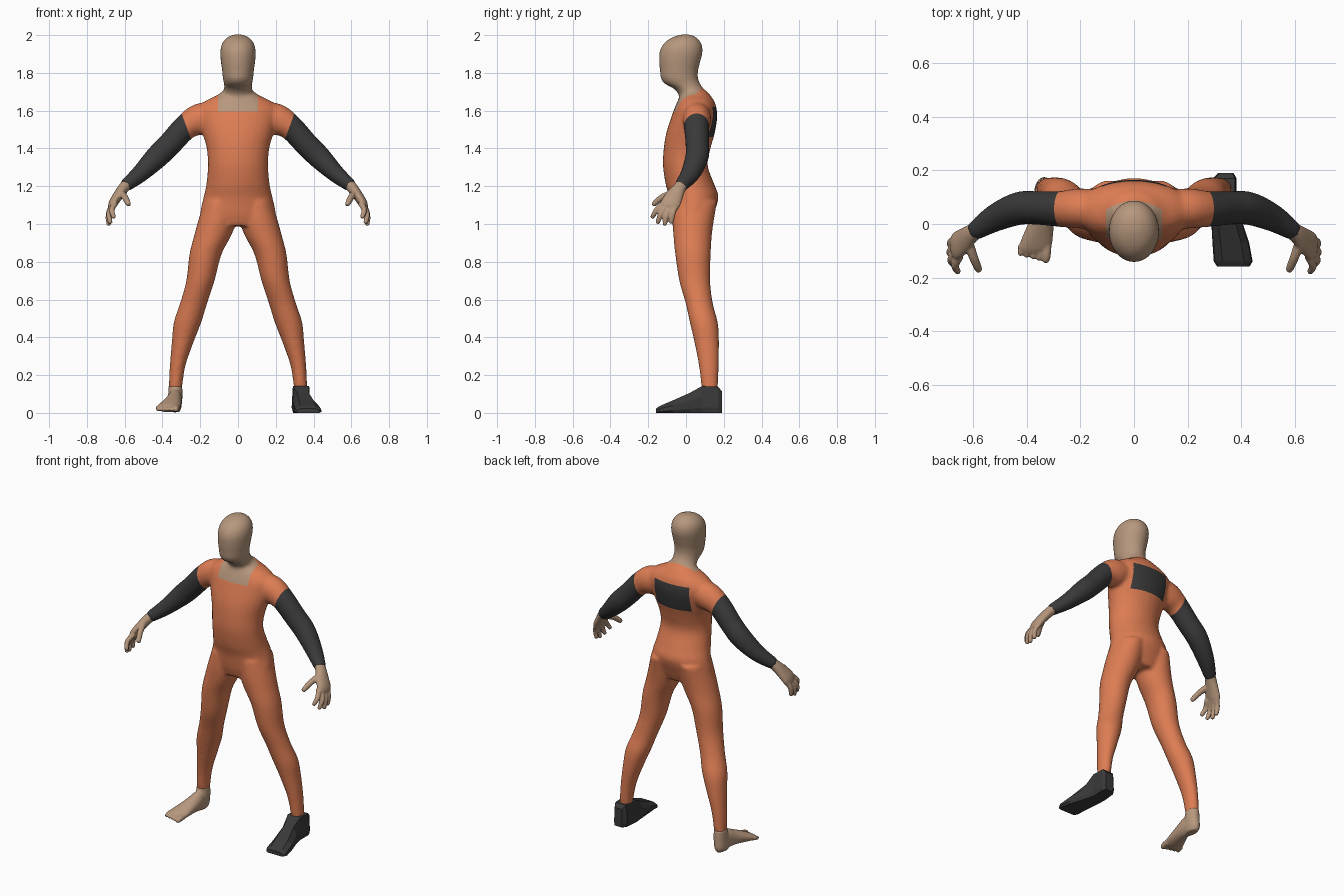
import bpy, bmesh, math
from mathutils import Vector


def material(name, rgb):
    m = bpy.data.materials.new(name)
    m.diffuse_color = (*rgb, 1)
    return m


ORANGE = material("orange suit", (0.73, 0.205, 0.087))
SKIN = material("skin", (0.47, 0.31, 0.205))
DARK = material("dark fabric", (0.042, 0.042, 0.043))


# ---------- helpers ----------
def spline(rows, n=5):
    """Catmull-Rom interpolation of a list of number rows."""
    out = []
    for i in range(len(rows) - 1):
        a, b, c, d = (rows[max(i - 1, 0)], rows[i], rows[i + 1], rows[min(i + 2, len(rows) - 1)])
        for k in range(n):
            t = k / n
            out.append([0.5 * (2 * q + (r - p) * t + (2 * p - 5 * q + 4 * r - s) * t * t
                               + (3 * q - p - 3 * r + s) * t ** 3) for p, q, r, s in zip(a, b, c, d)])
    return out + [list(rows[-1])]


def loft(bm, rings, s=1):
    vs = [[bm.verts.new((s * p[0], p[1], p[2])) for p in r] for r in rings]
    for a, b in zip(vs, vs[1:]):
        for i in range(len(a)):
            j = (i + 1) % len(a)
            bm.faces.new((a[i], a[j], b[j], b[i]))
    bm.faces.new(vs[0][::-1])
    bm.faces.new(vs[-1])


ANG = [2 * math.pi * i / 28 for i in range(28)]


def slices(bm, rows, s=1, along_y=False):
    """Rows (level, x0, x1, v0, v1): ellipses stacked along z, or along y."""
    rings = []
    for l, x0, x1, v0, v1 in spline(rows):
        ring = []
        for a in ANG:
            x = (x0 + x1) / 2 + (x1 - x0) / 2 * math.cos(a)
            v = (v0 + v1) / 2 + (v1 - v0) / 2 * math.sin(a)
            ring.append((x, l, v) if along_y else (x, v, l))
        rings.append(ring)
    loft(bm, rings, s)


def tube(bm, rows, s=1):
    """Rows (x, y, z, radius towards y, other radius) along a bent path."""
    pts = spline(rows)
    rings = []
    for i, p in enumerate(pts):
        n = (Vector(pts[min(i + 1, len(pts) - 1)][:3]) - Vector(pts[max(i - 1, 0)][:3])).normalized()
        u = Vector((0, 1, 0))
        u = (u - n * u.dot(n)).normalized()
        w = n.cross(u)
        rings.append([Vector(p[:3]) + u * p[3] * math.cos(a) + w * p[4] * math.sin(a) for a in ANG])
    loft(bm, rings, s)


def finger(bm, pts, r, s):
    a, b, c = (Vector(p) for p in pts)
    e = c + (c - b).normalized() * r * 0.5
    tube(bm, [(*a, r * 1.1, r * 1.1), (*b, r, r), (*c, r * 0.8, r * 0.8), (*e, r * 0.3, r * 0.3)], s)


def finish(name, bm, mats, voxel=0, smooth=0):
    bmesh.ops.recalc_face_normals(bm, faces=bm.faces[:])
    me = bpy.data.meshes.new(name)
    bm.to_mesh(me)
    bm.free()
    ob = bpy.data.objects.new(name, me)
    bpy.context.collection.objects.link(ob)
    if voxel:
        r = ob.modifiers.new("fuse", 'REMESH')
        r.mode, r.voxel_size = 'VOXEL', voxel
        m = ob.modifiers.new("soften", 'SMOOTH')
        m.factor, m.iterations = 0.5, smooth
        dg = bpy.context.evaluated_depsgraph_get()
        new = bpy.data.meshes.new_from_object(ob.evaluated_get(dg))
        ob.modifiers.clear()
        ob.data = new
    ob.data.materials.clear()
    for m in mats:
        ob.data.materials.append(m)
    ob.data.polygons.foreach_set("use_smooth", [True] * len(ob.data.polygons))
    return ob


# ---------- body: torso, head, legs and arms fused ----------
bm = bmesh.new()
torso = [(0.99, 0.17, -0.055, 0.12), (1.05, 0.2, -0.073, 0.145), (1.14, 0.183, -0.088, 0.172),
         (1.21, 0.168, -0.108, 0.15), (1.31, 0.159, -0.122, 0.115), (1.4, 0.166, -0.118, 0.13),
         (1.48, 0.188, -0.105, 0.152), (1.56, 0.21, -0.08, 0.165), (1.61, 0.215, -0.062, 0.162),
         (1.65, 0.175, -0.045, 0.15), (1.68, 0.115, -0.03, 0.13), (1.705, 0.08, -0.01, 0.11)]
slices(bm, [(z, -w, w, f, b) for z, w, f, b in torso])
head = [(1.64, 0.1, -0.025, 0.12), (1.69, 0.08, -0.042, 0.108), (1.72, 0.074, -0.07, 0.09),
        (1.742, 0.075, -0.112, 0.075), (1.77, 0.08, -0.133, 0.064), (1.81, 0.084, -0.138, 0.064),
        (1.86, 0.091, -0.142, 0.076), (1.91, 0.094, -0.14, 0.088), (1.95, 0.087, -0.122, 0.084),
        (1.98, 0.067, -0.088, 0.064), (1.998, 0.038, -0.045, 0.036), (2.004, 0.012, -0.015, 0.012)]
slices(bm, [(z, -w, w, f, b) for z, w, f, b in head])
leg = [(1.12, 0.01, 0.18, -0.07, 0.165), (1.02, 0.01, 0.21, -0.072, 0.148), (0.94, 0.035, 0.232, -0.067, 0.137),
       (0.84, 0.087, 0.257, -0.057, 0.131), (0.7, 0.124, 0.274, -0.036, 0.128), (0.58, 0.163, 0.307, -0.002, 0.142),
       (0.48, 0.194, 0.34, 0.02, 0.168), (0.38, 0.233, 0.35, 0.043, 0.175), (0.25, 0.278, 0.361, 0.068, 0.173),
       (0.125, 0.297, 0.367, 0.083, 0.169)]
arm = [(0.1, 0.055, 1.575, 0.07, 0.07), (0.2, 0.058, 1.555, 0.075, 0.084), (0.277, 0.056, 1.513, 0.067, 0.068),
       (0.36, 0.06, 1.424, 0.063, 0.064), (0.43, 0.058, 1.354, 0.062, 0.062), (0.52, 0.022, 1.265, 0.052, 0.047),
       (0.6, -0.03, 1.2, 0.035, 0.034)]
for s in (1, -1):
    slices(bm, leg, s)
    tube(bm, arm, s)
body = finish("suited_body", bm, [ORANGE, SKIN, DARK], 0.01, 7)

# colour borders are cut into the body, then faces are coloured by place
bm = bmesh.new()
bm.from_mesh(body.data)
cuts = [((0, 0, 1.595), (0, 0, 1)), ((0, 0, 1.63), (0, -1.05, 1)), ((0, 0, 1.46), (0, 0, 1)), ((0, 0, 1.62), (0, 0, 1))]
for s in (1, -1):
    cuts += [((s * 0.105, 0, 0), (1, 0, 0)), ((s * 0.122, 0, 0), (1, 0, 0)),
             ((s * 0.293, 0, 1.57), (s * 0.11, 0, -0.04))]
for co, no in cuts:
    bmesh.ops.bisect_plane(bm, geom=bm.verts[:] + bm.edges[:] + bm.faces[:], dist=1e-5, plane_co=co, plane_no=no)
for f in bm.faces:
    x, y, z = f.calc_center_median()
    x = abs(x)
    if z > 1.595 and x < 0.105 and z > 1.63 + 1.05 * y:
        f.material_index = 1                                  # head, neck and collar opening
    elif x > 0.2 and z > 1.1 and (x - 0.293) * 0.11 - (z - 1.57) * 0.04 > 0:
        f.material_index = 2                                  # sleeves
    elif y > 0.05 and x < 0.122 and 1.46 < z < 1.62:
        f.material_index = 2                                  # back panel
    f.smooth = True
bm.to_mesh(body.data)
bm.free()

# ---------- hands ----------
palm = [(0.588, -0.022, 1.21, 0.032, 0.029), (0.61, -0.038, 1.185, 0.036, 0.029), (0.635, -0.06, 1.15, 0.046, 0.027),
        (0.66, -0.08, 1.112, 0.052, 0.024), (0.672, -0.09, 1.085, 0.046, 0.017)]
fingers = [((0.65, -0.118, 1.11), (0.668, -0.155, 1.075), (0.658, -0.178, 1.037)),
           ((0.66, -0.1, 1.1), (0.683, -0.132, 1.055), (0.676, -0.15, 1.008)),
           ((0.665, -0.078, 1.095), (0.686, -0.103, 1.045), (0.684, -0.113, 0.998)),
           ((0.665, -0.055, 1.1), (0.685, -0.07, 1.055), (0.684, -0.078, 1.008))]
for s, side in ((1, "left"), (-1, "right")):
    bm = bmesh.new()
    tube(bm, palm, s)
    for f in fingers:
        finger(bm, f, 0.0145, s)
    finger(bm, ((0.618, -0.07, 1.165), (0.598, -0.128, 1.14), (0.58, -0.17, 1.105)), 0.017, s)
    finish(side + "_hand", bm, [SKIN], 0.005, 4)

# ---------- bare foot ----------
bm = bmesh.new()
slices(bm, [(0.142, 0.296, 0.368, 0.082, 0.17), (0.09, 0.294, 0.37, 0.072, 0.174), (0.03, 0.3, 0.372, 0.06, 0.174),
            (0.005, 0.31, 0.36, 0.07, 0.16)], -1)
slices(bm, [(0.165, 0.312, 0.358, 0.015, 0.07), (0.13, 0.3, 0.37, 0.003, 0.1), (0.08, 0.296, 0.371, 0.003, 0.125),
            (0.02, 0.298, 0.388, 0.006, 0.102), (-0.05, 0.303, 0.418, 0.004, 0.07), (-0.09, 0.309, 0.432, 0.004, 0.05),
            (-0.11, 0.32, 0.425, 0.008, 0.036)], -1, True)
for i in range(5):
    x, tip = 0.327 + 0.0235 * i, -0.137 + 0.006 * i
    finger(bm, ((x, -0.08, 0.028), (x, tip + 0.025, 0.025), (x + 0.003, tip, 0.018)), 0.017 if i == 0 else 0.013, -1)
finish("bare_foot", bm, [SKIN], 0.005, 4)

# ---------- shoe: angular chamfered sections from heel to toe ----------
bm = bmesh.new()
outline = [(0.08, 0), (0.92, 0), (1, 0.2), (0.97, 0.6), (0.78, 1), (0.22, 1), (0.03, 0.6), (0, 0.2)]
shoe = [(0.19, 0.315, 0.372, 0.115), (0.17, 0.294, 0.383, 0.138), (0.085, 0.284, 0.383, 0.142),
        (0.02, 0.288, 0.4, 0.106), (-0.07, 0.293, 0.43, 0.066), (-0.14, 0.298, 0.443, 0.036), (-0.158, 0.31, 0.432, 0.024)]
rings = []
for y, x0, x1, h in shoe:
    # the ankle section is kept wide at the top so it encloses the leg
    k = 0.45 if y > 0.05 else 1
    rings.append([(x0 + (x1 - x0) * (u if v < 1 else 0.5 + (u - 0.5) * (1.55 if k < 1 else 1)), y, h * v)
                  for u, v in outline])
loft(bm, rings)
ob = finish("shoe", bm, [DARK])
ob.data.polygons.foreach_set("use_smooth", [False] * len(ob.data.polygons))
